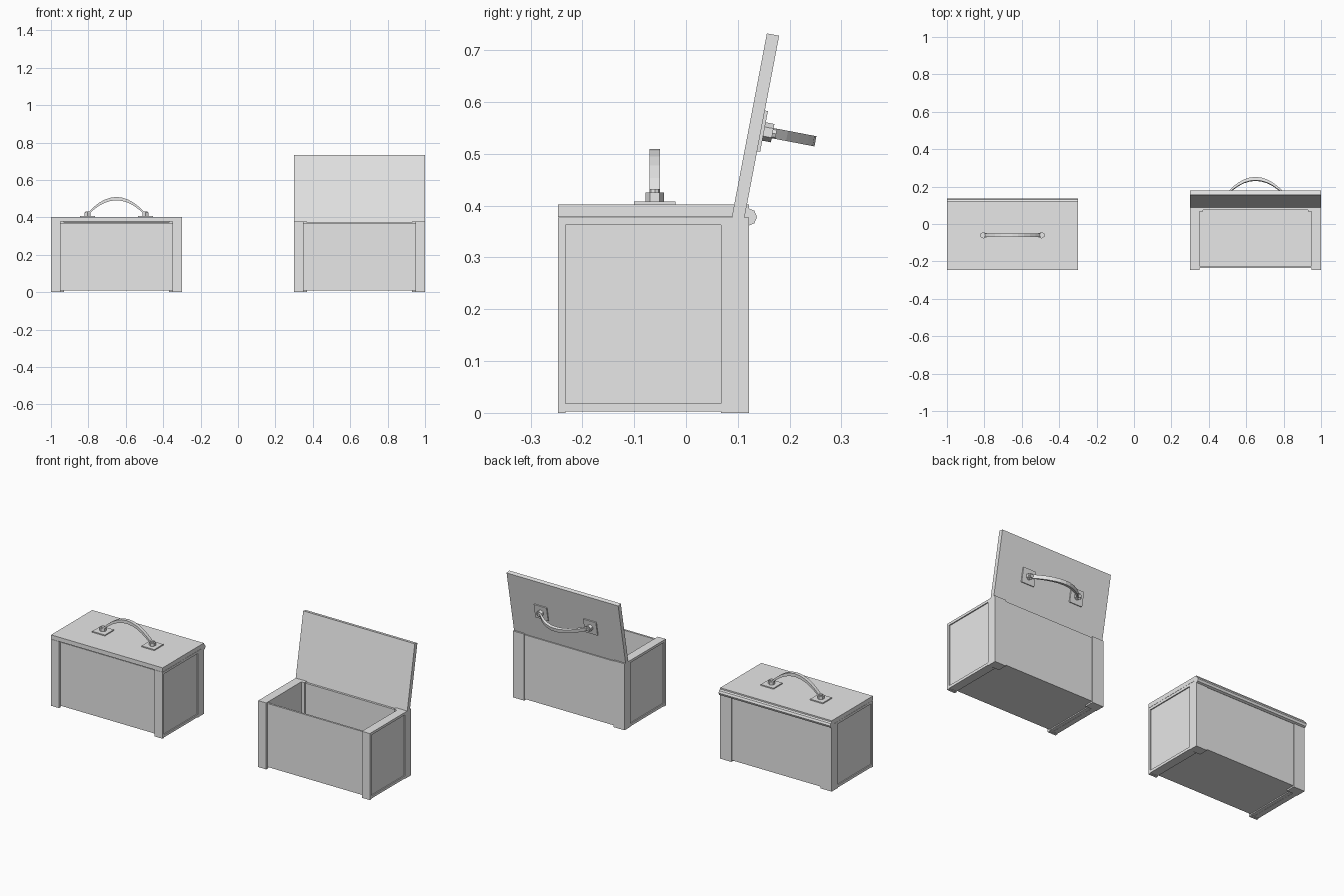
import bpy, bmesh, math
from mathutils import Matrix, Vector

cube = bpy.data.objects.get("Cube")
if cube:
    bpy.data.objects.remove(cube, do_unlink=True)

grey = bpy.data.materials.new("plain_grey")
grey.use_nodes = True
grey.diffuse_color = (0.8, 0.8, 0.8, 1)
grey.node_tree.nodes["Principled BSDF"].inputs["Base Color"].default_value = (0.8, 0.8, 0.8, 1)


def finish(name, bm, matrix):
    """Turn a bmesh into a named object placed by a matrix."""
    bmesh.ops.transform(bm, matrix=matrix, verts=bm.verts)
    bmesh.ops.recalc_face_normals(bm, faces=bm.faces)
    mesh = bpy.data.meshes.new(name)
    bm.to_mesh(mesh)
    bm.free()
    mesh.materials.append(grey)
    obj = bpy.data.objects.new(name, mesh)
    bpy.context.collection.objects.link(obj)
    return obj


def block(name, xs, ys, zs, matrix):
    """Box between two limits on each axis."""
    bm = bmesh.new()
    bmesh.ops.create_cube(bm, size=1)
    for v in bm.verts:
        v.co = Vector([(a + b) / 2 + c * (b - a) for c, (a, b) in zip(v.co, (xs, ys, zs))])
    return finish(name, bm, matrix)


def rod(name, sides, radius, length, local, matrix):
    """Prism along local z."""
    bm = bmesh.new()
    bmesh.ops.create_cone(bm, cap_ends=True, segments=sides, radius1=radius,
                          radius2=radius, depth=length, matrix=local)
    return finish(name, bm, matrix)


HALF, FRONT, BACK, RIM = 0.35, -0.247, 0.122, 0.377
POST, RECESS = 0.05, 0.006
HANDLE_Y, HANDLE_X, LID_TOP = -0.06, 0.155, 0.402


def build_box(label, at):
    # walls and floor between the corner posts
    block(label + "_front_panel", (-0.31, 0.31), (-0.236, -0.225), (0.01, 0.37), at)
    block(label + "_back_panel", (-0.31, 0.31), (0.075, BACK - 0.004), (0.008, 0.372), at)
    block(label + "_floor", (-0.31, 0.31), (-0.23, 0.08), (0.01, 0.025), at)

    # side walls, each a recessed panel in a frame
    for s, side in ((-1, "right"), (1, "left")):
        def span(a, b):
            return tuple(sorted((s * a, s * b)))
        name = label + "_" + side
        block(name + "_side_panel", span(HALF - POST, HALF - RECESS), (-0.24, 0.08), (0.004, RIM), at)
        block(name + "_front_post", span(HALF - POST, HALF), (FRONT, -0.233), (0, RIM), at)
        block(name + "_back_post", span(HALF - 0.07, HALF), (0.068, BACK), (0, RIM), at)
        for rail, zs in (("top", (0.363, RIM)), ("bottom", (0.003, 0.018))):
            block(name + "_" + rail + "_rail", span(HALF - 0.03, HALF), (-0.234, 0.069), zs, at)


def build_lid(label, at):
    block(label + "_lid", (-HALF, HALF), (FRONT, BACK), (RIM + 0.001, LID_TOP), at)

    # mounting plates, hexagonal nuts and studs under the handle ends
    for s, side in ((-1, "right"), (1, "left")):
        x = s * HANDLE_X
        name = label + "_" + side
        block(name + "_handle_plate", (x - 0.04, x + 0.04),
              (HANDLE_Y - 0.04, HANDLE_Y + 0.04), (LID_TOP - 0.002, 0.408), at)
        rod(name + "_handle_nut", 6, 0.018, 0.018, Matrix.Translation((x, HANDLE_Y, 0.416)), at)
        rod(name + "_handle_stud", 8, 0.01, 0.024, Matrix.Translation((x, HANDLE_Y, 0.42)), at)

    # arched strap handle, thicker in the middle
    bm = bmesh.new()
    steps = 10
    rings = []
    for i in range(steps + 1):
        u = 2 * i / steps - 1
        top = 0.422 + 0.087 * (1 - u * u)
        thick = 0.012 + 0.006 * (1 - u * u)
        rings.append([bm.verts.new((u * HANDLE_X, HANDLE_Y + dy, z)) for dy, z in
                      ((-0.01, top), (0.01, top), (0.01, top - thick), (-0.01, top - thick))])
    for a, b in zip(rings, rings[1:]):
        for k in range(4):
            n = (k + 1) % 4
            bm.faces.new((a[k], a[n], b[n], b[k]))
    bm.faces.new(rings[0])
    bm.faces.new(rings[-1])
    finish(label + "_handle", bm, at)


# closed box with its hinge rod
closed_at = Matrix.Translation((-0.65, 0, 0))
build_box("closed_box", closed_at)
build_lid("closed_box", closed_at)
rod("closed_box_hinge_rod", 8, 0.017, 2 * HALF,
    Matrix.Translation((0, 0.12, 0.378)) @ Matrix.Rotation(math.pi / 2, 4, "Y"), closed_at)

# open box, its lid swung back about the inner rear edge
open_at = Matrix.Translation((0.65, 0, 0))
swing = (Matrix.Translation((0, 0.086, 0.37)) @ Matrix.Rotation(math.radians(-100.8), 4, "X")
         @ Matrix.Translation((0, -BACK, -RIM)))
build_box("open_box", open_at)
build_lid("open_box", open_at @ swing)
